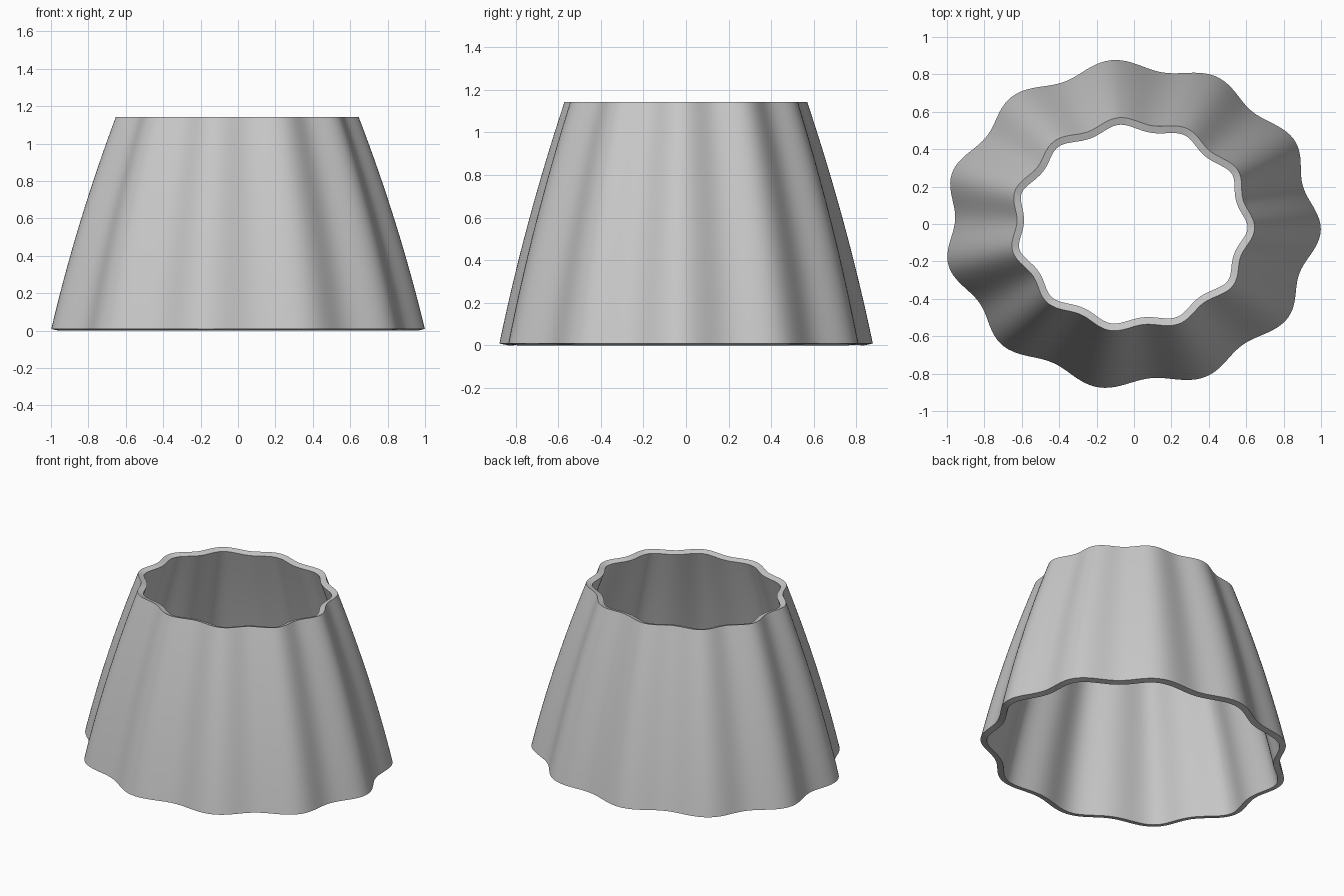
import bpy, bmesh, math

if "Cube" in bpy.data.objects:
    bpy.data.objects.remove(bpy.data.objects["Cube"])

HEIGHT, BASE_Z = 1.134, 0.009
SEGMENTS, RINGS = 220, 16
LOBES, RIPPLE, PHASE = 11, 0.034, math.radians(-2)
HALF_X, HALF_Y = 0.978, 0.855
CENTRE_X, CENTRE_Y = -0.012, -0.003

# Wall: a fluted oval that tapers upward along a slightly bulging profile
bm = bmesh.new()
rings = []
for i in range(RINGS + 1):
    u = i / RINGS
    scale = 1 - 0.27 * u - 0.08 * u * u
    ring = []
    for j in range(SEGMENTS):
        t = 2 * math.pi * j / SEGMENTS
        r = scale * (1 + RIPPLE * math.cos(LOBES * (t - PHASE)))
        ring.append(bm.verts.new((CENTRE_X + HALF_X * r * math.cos(t),
                                  CENTRE_Y + HALF_Y * r * math.sin(t),
                                  BASE_Z + HEIGHT * u)))
    rings.append(ring)
for low, high in zip(rings, rings[1:]):
    for j in range(SEGMENTS):
        k = (j + 1) % SEGMENTS
        bm.faces.new((low[j], low[k], high[k], high[j]))

mesh = bpy.data.meshes.new("fluted_shade")
bm.to_mesh(mesh)
bm.free()
shade = bpy.data.objects.new("fluted_shade", mesh)
bpy.context.collection.objects.link(shade)
bpy.context.view_layer.objects.active = shade
shade.select_set(True)

# Wall thickness grows inward and closes the rims
solid = shade.modifiers.new("wall_thickness", 'SOLIDIFY')
solid.thickness = 0.04
solid.offset = -1
bpy.ops.object.modifier_apply(modifier=solid.name)
bpy.ops.object.shade_smooth_by_angle(angle=math.radians(35))

# Plain grey finish
grey = bpy.data.materials.new("light_grey")
grey.diffuse_color = (0.58, 0.58, 0.58, 1)
grey.use_nodes = True
grey.node_tree.nodes["Principled BSDF"].inputs["Base Color"].default_value = grey.diffuse_color
mesh.materials.append(grey)
